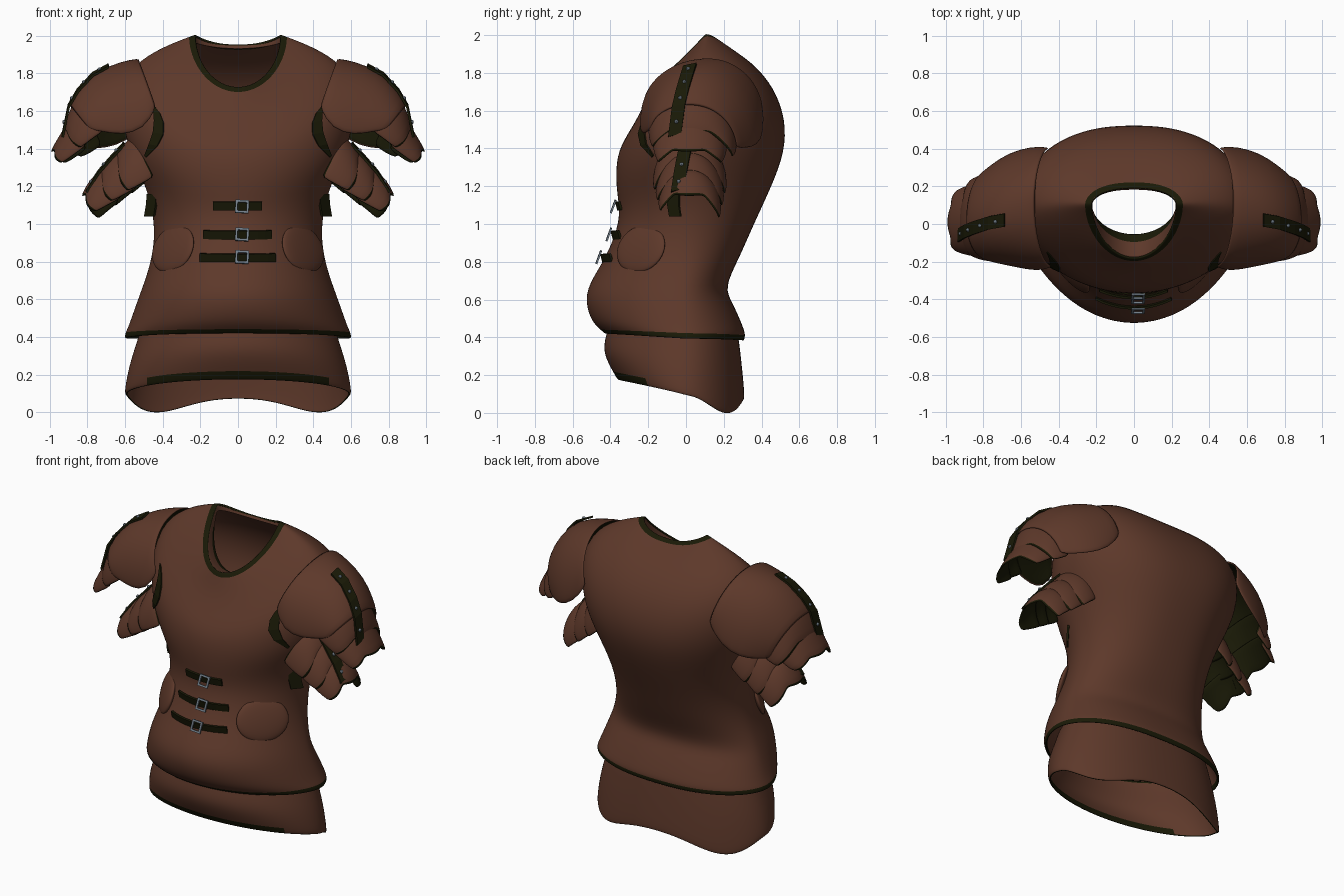
import bpy, bmesh
from math import sin, cos, pi, copysign
from mathutils import Vector
from mathutils.bvhtree import BVHTree

if "Cube" in bpy.data.objects:
    bpy.data.objects.remove(bpy.data.objects["Cube"])


def material(name, rgb):
    m = bpy.data.materials.new(name)
    m.use_nodes = True
    m.diffuse_color = (*rgb, 1)
    m.node_tree.nodes["Principled BSDF"].inputs["Base Color"].default_value = (*rgb, 1)
    return m


LEATHER = material("brown leather", (0.110, 0.040, 0.023))
TRIM = material("dark olive trim", (0.010, 0.010, 0.002))
STEEL = material("grey steel", (0.17, 0.21, 0.25))


def finish(name, bm, mats, ref=None, mirror=False, thick=0, inner=0, rim=0, smooth=0):
    """Turn a bmesh into an object, facing away from ref, with modifiers."""
    bm.normal_update()
    if ref:
        if sum(f.normal.dot(f.calc_center_median() - Vector(ref)) for f in bm.faces) < 0:
            bmesh.ops.reverse_faces(bm, faces=bm.faces)
    else:
        bmesh.ops.recalc_face_normals(bm, faces=bm.faces)
    me = bpy.data.meshes.new(name)
    bm.to_mesh(me)
    bm.free()
    for m in mats:
        me.materials.append(m)
    ob = bpy.data.objects.new(name, me)
    bpy.context.scene.collection.objects.link(ob)
    if smooth:
        for p in me.polygons:
            p.use_smooth = True
    if mirror:
        ob.modifiers.new("mirror", "MIRROR").use_mirror_merge = False
    if thick:
        so = ob.modifiers.new("thickness", "SOLIDIFY")
        so.thickness, so.offset = thick, -1
        so.material_offset, so.material_offset_rim = inner, rim
    if smooth:
        ob.modifiers.new("smooth", "SUBSURF").levels = smooth
        ob.modifiers["smooth"].render_levels = smooth
    return ob


def grid(rows, closed=False, trim_rows=(), trim_back=1):
    """Quads between successive rows, with trim rows reaching back to trim_back."""
    bm = bmesh.new()
    vs = [[bm.verts.new(p) for p in r] for r in rows]
    n = len(rows[0])
    for i in range(len(rows) - 1):
        for j in range(n if closed else n - 1):
            k = (j + 1) % n
            f = bm.faces.new((vs[i][j], vs[i][k], vs[i + 1][k], vs[i + 1][j]))
            f.material_index = int(i in trim_rows and f.calc_center_median().y < trim_back)
    return bm


def ring(hw, ys, zs, yf, zf, yb, zb, dip=0, slope=1, n=40):
    """Body ring through a front, side and back point, squarer at the back."""
    pts = []
    for i in range(n):
        a = 2 * pi * i / n
        c, s = cos(a), sin(a)
        if c > 0:
            x, y, z = s, ys + (yf - ys) * c ** 1.1, zs + (zf - zs) * c ** slope
        else:
            x = copysign(abs(s) ** .84, s)
            y, z = ys + (yb - ys) * -c, zs + (zb - zs) * c * c - dip * 4 * c * c * s * s
        pts.append((hw * x, y, z))
    return pts


# Main body shell, neckline to hem
NECK = (.228, .10, 2.008, -.185, 1.73, .19, 1.955)
body = [NECK,
        (.234, .10, 2.005, -.192, 1.718, .197, 1.953),
        (.40, .10, 1.945, -.235, 1.60, .35, 1.86, 0, 1.4),
        (.56, .10, 1.85, -.30, 1.49, .47, 1.72, 0, 1.6),
        (.635, .08, 1.71, -.36, 1.39, .53, 1.55, 0, 1.5),
        (.61, .06, 1.46, -.375, 1.27, .525, 1.38),
        (.485, .05, 1.2, -.365, 1.15, .455, 1.20),
        (.44, .03, 1.0, -.345, 1.02, .36, 1.0),
        (.455, 0, .82, -.425, .82, .283, .82),
        (.51, -.02, .66, -.52, .68, .20, .66),
        (.54, -.02, .58, -.535, .58, .25, .58),
        (.585, 0, .45, -.50, .48, .31, .44),
        (.60, 0, .422, -.45, .438, .314, .412),
        (.605, 0, .393, -.428, .415, .31, .382)]
torso = finish("body_shell", grid([ring(*r) for r in body], True, (0, len(body) - 2)),
               [LEATHER, TRIM], (0, .05, 1), thick=.014, smooth=2)

# Lining folded in under the front of the neckline
lining = [NECK, (.223, .10, 1.965, -.085, 1.69, .183, 1.935), (.222, .10, 1.96, -.052, 1.672, .182, 1.932)]
finish("neck_lining", grid([ring(*r) for r in lining], True, (1,), .05),
       [LEATHER, TRIM], (0, .05, 1.2), thick=.006, smooth=1)

# Lower skirt with a wavy slanted hem, banded at the front
skirt = [(.50, 0, .50, -.40, .50, .26, .50),
         (.53, 0, .40, -.425, .41, .28, .40),
         (.58, 0, .25, -.445, .32, .30, .22, .02),
         (.605, 0, .115, -.38, .205, .312, .088, .085),
         (.60, 0, .092, -.36, .17, .307, .072, .088)]
finish("lower_skirt", grid([ring(*r) for r in skirt], True, (3,), -.22),
       [LEATHER, TRIM], (0, 0, .3), thick=.014, rim=1, smooth=2)


def arch(crest, front, back, n=12):
    """Arched section from the front end over the crest to the back end."""
    pts = []
    for i in range(-n, n + 1):
        a = i / n * pi / 2
        e, s, d = (front if i < 0 else back), abs(sin(a)), 1 - cos(a)
        pts.append(Vector((crest[0] + (e[0] - crest[0]) * d,
                           crest[1] + (e[1] - crest[1]) * s,
                           crest[2] + (e[2] - crest[2]) * d)))
    return pts


def plate(name, sections, scallop=0, rim=1):
    """Arched arm plate with an olive underside and optional lobed lower edge."""
    rows = [arch(*s) for s in sections]
    n = len(rows[0]) - 1
    grow = [(b - a).normalized() * scallop * abs(sin(3 * pi * j / n))
            for j, (a, b) in enumerate(zip(rows[-2], rows[-1]))]
    rows[-1] = [p + g for p, g in zip(rows[-1], grow)]
    return finish(name, grid(rows), [LEATHER, TRIM], (.3, .05, 1.0), True, .014, 1, rim, 1)


# Shoulder caps and the overlapping plates below them
plate("shoulder_caps", [
    ((.525, .12, 1.882), (.43, -.23, 1.62), (.445, .41, 1.60)),
    ((.62, .10, 1.865), (.50, -.255, 1.50), (.54, .415, 1.47)),
    ((.75, .06, 1.815), (.62, -.23, 1.47), (.66, .38, 1.41)),
    ((.845, .03, 1.725), (.72, -.21, 1.49), (.74, .32, 1.40)),
    ((.90, .02, 1.63), (.79, -.19, 1.50), (.80, .27, 1.40))], rim=0)
plate("upper_arm_plates", [
    ((.85, .02, 1.69), (.70, -.20, 1.50), (.72, .27, 1.42)),
    ((.90, .01, 1.60), (.78, -.20, 1.45), (.78, .27, 1.38)),
    ((.93, .01, 1.50), (.84, -.18, 1.40), (.84, .25, 1.35))], .02)
plate("outer_arm_plates", [
    ((.90, .02, 1.55), (.80, -.18, 1.42), (.80, .22, 1.40)),
    ((.95, .01, 1.47), (.87, -.17, 1.37), (.87, .21, 1.35)),
    ((.99, .01, 1.40), (.94, -.15, 1.32), (.92, .19, 1.32))], .02)

# Three smaller plates stepping down beneath each arm
for i, label in enumerate(("inner", "middle", "outer")):
    dx, dz, w = .085 * i, -.09 * i, .17 - .015 * i
    plate("underarm_%s_plates" % label, [
        ((.55 + dx, .02, 1.475 + dz), (.44 + dx, -w, 1.25 + dz * .6), (.46 + dx, w + .04, 1.24 + dz * .7)),
        ((.615 + dx, .01, 1.425 + dz), (.52 + dx, -w - .01, 1.21 + dz * .6), (.52 + dx, w + .05, 1.2 + dz * .7)),
        ((.655 + dx, .01, 1.35 + dz), (.59 + dx, -w, 1.17 + dz * .6), (.57 + dx, w + .04, 1.15 + dz * .7))], .025)


def ribbon(name, pts, widths, thick=.012, mirror=True, ref=(.3, .05, 1.0)):
    """Flat strap along points, spread sideways by a vector for each point."""
    rows = [[Vector(p) - Vector(w) / 2, Vector(p) + Vector(w) / 2] for p, w in zip(pts, widths)]
    return finish(name, grid(rows), [TRIM], ref, mirror, thick)


def rivet(name, p):
    bm = bmesh.new()
    bmesh.ops.create_uvsphere(bm, u_segments=8, v_segments=6, radius=.011)
    bmesh.ops.translate(bm, verts=bm.verts, vec=p)
    finish(name, bm, [STEEL], mirror=True)


# Riveted straps running down the arm plates
upper = [(.69, .02, 1.847), (.775, .005, 1.80), (.855, -.02, 1.715), (.905, -.04, 1.63), (.938, -.06, 1.47)]
lower = [(.61, .0, 1.43), (.675, -.015, 1.36), (.745, -.03, 1.28), (.81, -.045, 1.18)]
for label, path in (("upper", upper), ("lower", lower)):
    ribbon(label + "_arm_straps", path, [(.0, .07, .015)] * len(path))
    for i, p in enumerate(path[1:]):
        a = Vector(path[i])
        rivet("%s_strap_rivets_%d" % (label, i + 1), a.lerp(Vector(p), .55))

# Points on the body surface found from the front
bpy.context.view_layer.update()
surface = BVHTree.FromObject(torso, bpy.context.evaluated_depsgraph_get())


def on_front(x, z, lift=.01):
    p, normal, _, _ = surface.ray_cast(Vector((x, -2, z)), Vector((0, 1, 0)))
    return p + normal * lift, normal


# Armhole edging, with a short tab below each arm
edge = [(.455, 1.64), (.43, 1.59), (.418, 1.54), (.42, 1.48), (.445, 1.42), (.485, 1.36)]
ribbon("armhole_edging", [on_front(*p, .012)[0] for p in edge],
       [(w, w * .6, .01) for w in (.01, .035, .05, .055, .045, .01)], .008)
ribbon("side_tabs", [(.46, -.07, 1.16), (.465, -.07, 1.10), (.475, -.06, 1.04)], [(.05, .06, 0)] * 3)

# Oval pads on the sides of the waist
for side, x in (("left", .35), ("right", -.35)):
    p, normal = on_front(x, .87, -.006)
    bm = bmesh.new()
    bmesh.ops.create_uvsphere(bm, u_segments=24, v_segments=12, radius=1)
    bmesh.ops.scale(bm, verts=bm.verts, vec=(.165, .135, .03))
    pad = finish(side + "_waist_pad", bm, [LEATHER], smooth=1)
    pad.location = p
    pad.rotation_euler = normal.to_track_quat("Z", "Y").to_euler()

# Front belts with square buckles
for i, (z, left, right) in enumerate(((1.095, -.13, .125), (.935, -.18, .175), (.81, -.20, .195))):
    xs = [left + (right - left) * k / 10 for k in range(11)]
    ribbon("belt_%d" % (i + 1), [on_front(x, z + .1 * x * x, .014)[0] for x in xs],
           [(0, -.012, .045)] * 11, mirror=False, ref=(0, .3, z))
    bm = bmesh.new()
    h, t = .030, .012
    for bx, bz, w, tall in ((-h, 0, t, 2 * h), (h, 0, t, 2 * h), (0, -h, 2 * h + t, t), (0, h, 2 * h + t, t)):
        made = bmesh.ops.create_cube(bm, size=1)["verts"]
        bmesh.ops.scale(bm, verts=made, vec=(w, .010, tall))
        bmesh.ops.translate(bm, verts=made, vec=(bx, 0, bz))
    buckle = finish("buckle_%d" % (i + 1), bm, [STEEL])
    buckle.location = on_front(.02, z, .03)[0]
    buckle.rotation_euler = (-.35, .06, 0)
